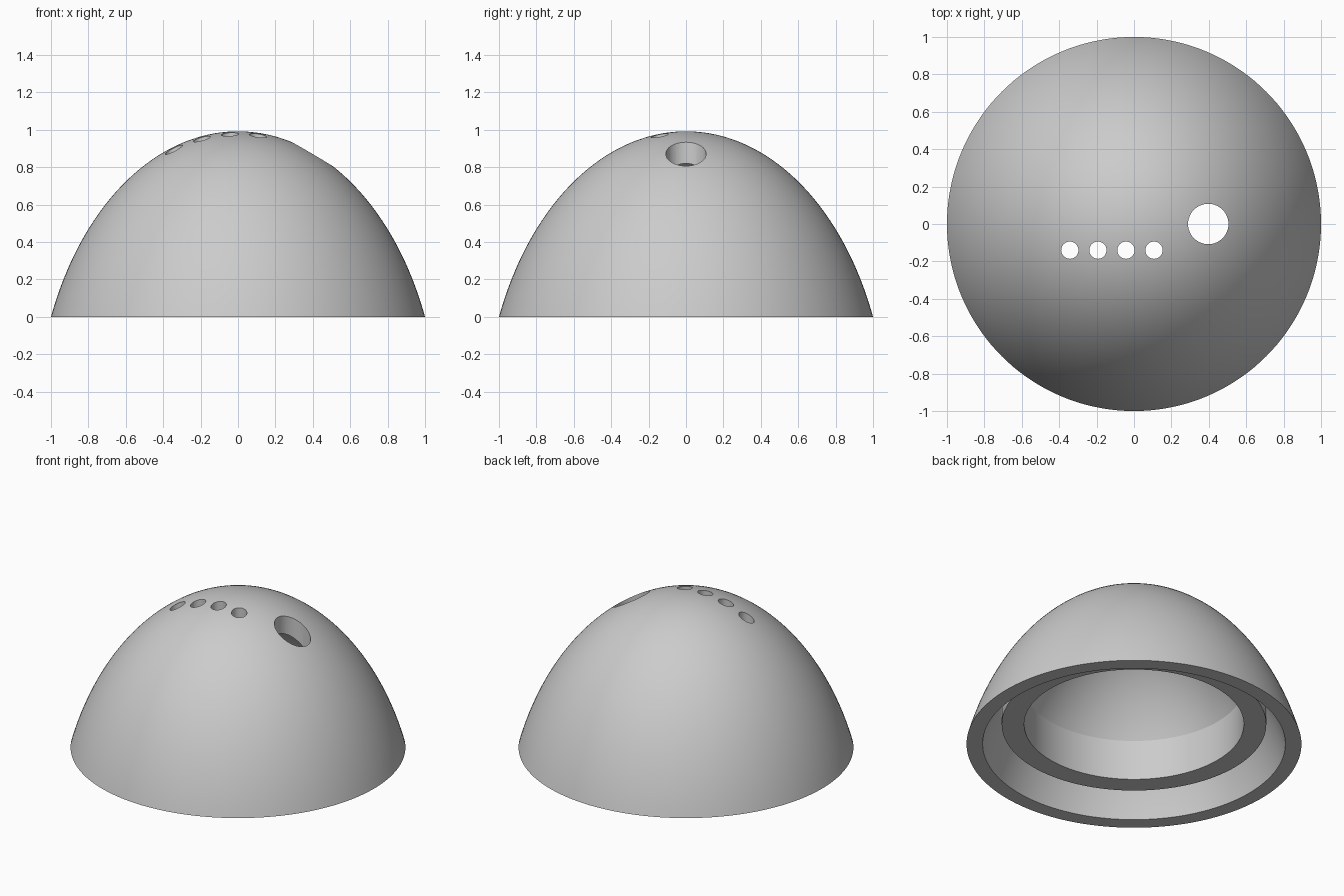
import bpy, bmesh
from math import sqrt, sin, cos, asin, pi, radians
from mathutils import Matrix

default = bpy.data.objects.get("Cube")
if default:
    bpy.data.objects.remove(default, do_unlink=True)

grey = bpy.data.materials.new("plain grey")
grey.use_nodes = True
colour = (0.6, 0.6, 0.6, 1)
grey.diffuse_color = colour
grey.node_tree.nodes["Principled BSDF"].inputs["Base Color"].default_value = colour

CENTRE = -0.6   # height of the centre of every ellipsoid


def arc(a, b, r0, r1, steps):
    """Points on an ellipse of half width a and half height b, from radius r0 to r1."""
    t0, t1 = asin(r0 / a), asin(r1 / a)
    angles = [t0 + (t1 - t0) * i / steps for i in range(steps + 1)]
    return [(a * sin(t), CENTRE + b * cos(t)) for t in angles]


def make_object(name, bm):
    mesh = bpy.data.meshes.new(name)
    bmesh.ops.recalc_face_normals(bm, faces=bm.faces)
    bm.to_mesh(mesh)
    bm.free()
    obj = bpy.data.objects.new(name, mesh)
    bpy.context.collection.objects.link(obj)
    mesh.materials.append(grey)
    return obj


# Dome: outer skin, bottom rim, groove, inner collar and cavity in one profile
outer_b = 1.592
outer_a = 1 / sqrt(1 - (CENTRE / outer_b) ** 2)
profile = arc(outer_a, outer_b, 0, 1, 40)
profile += arc(0.989, 1.48, 0.904, 0.79, 8)
profile += [(0.79, 0.135), (0.656, 0.135)]
profile += arc(0.878, 1.504, 0.656, 0, 28)

bm = bmesh.new()
verts = [bm.verts.new((r, 0, z)) for r, z in profile]
edges = [bm.edges.new(pair) for pair in zip(verts, verts[1:])]
bmesh.ops.spin(bm, geom=verts + edges, cent=(0, 0, 0), axis=(0, 0, 1),
               angle=2 * pi, steps=144, use_merge=True)
bmesh.ops.remove_doubles(bm, verts=bm.verts, dist=1e-5)
dome = make_object("dome_shell", bm)

# Vertical holes: one large and a row of four small
holes = [(0.397, 0, 0.108)]
holes += [(-0.343 + 0.15 * i, -0.14, 0.046) for i in range(4)]
bm = bmesh.new()
for x, y, radius in holes:
    bmesh.ops.create_cone(bm, cap_ends=True, segments=48, radius1=radius,
                          radius2=radius, depth=1,
                          matrix=Matrix.Translation((x, y, 1)))
cutter = make_object("hole_cutter", bm)
cutter.hide_render = True

cut = dome.modifiers.new("holes", 'BOOLEAN')
cut.operation = 'DIFFERENCE'
cut.solver = 'EXACT'
cut.object = cutter

bpy.ops.object.select_all(action='DESELECT')
dome.select_set(True)
bpy.context.view_layer.objects.active = dome
bpy.ops.object.modifier_apply(modifier=cut.name)
bpy.data.objects.remove(cutter, do_unlink=True)
bpy.ops.object.shade_smooth_by_angle(angle=radians(20))
